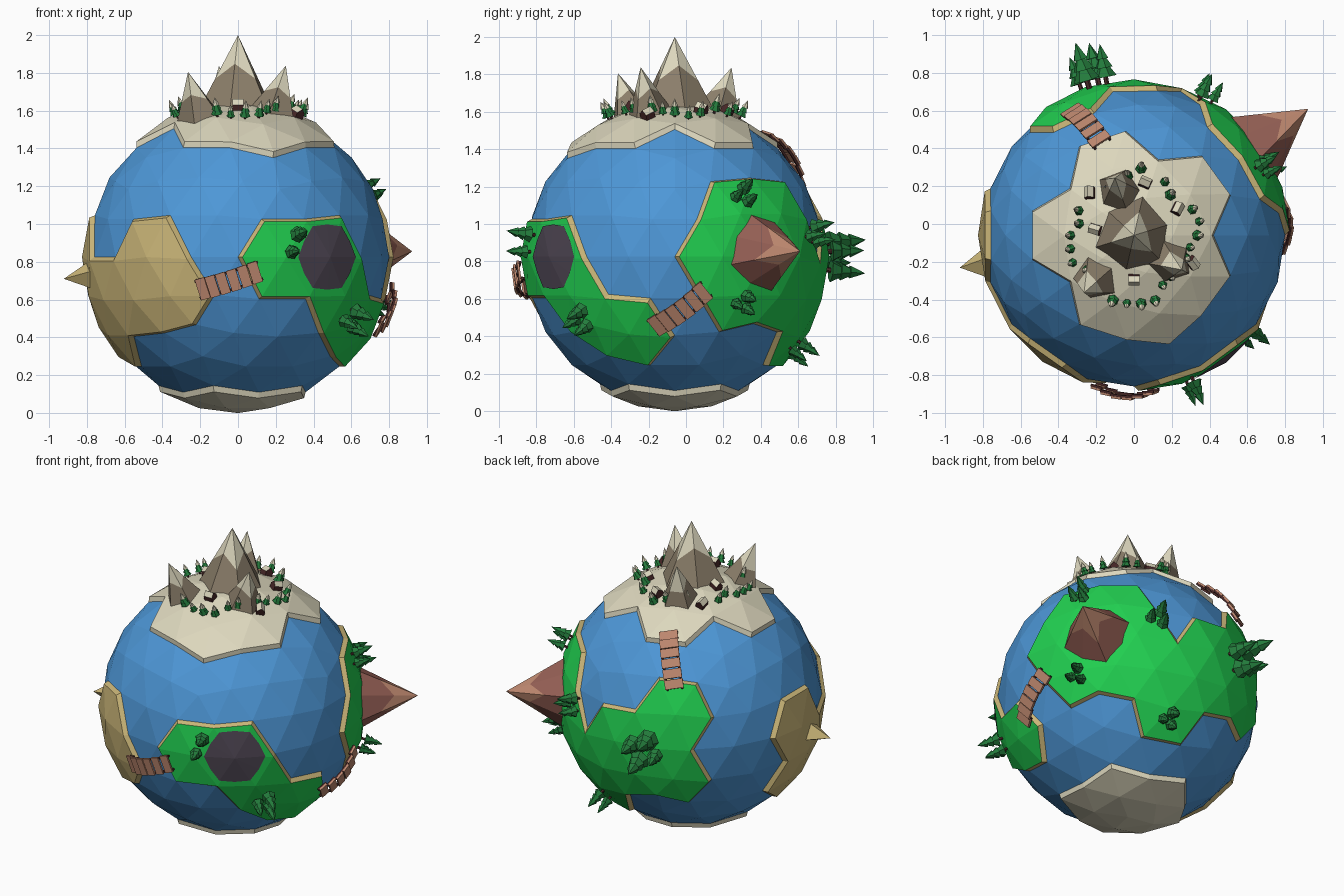
import bpy, bmesh, math, random
from mathutils import Vector, Matrix
from mathutils.bvhtree import BVHTree

random.seed(4)
cube = bpy.data.objects.get("Cube")
if cube:
    bpy.data.objects.remove(cube, do_unlink=True)

CENTER = Vector((0, -0.06, 0.825))
SEA, LAND = 0.8, 0.826


def material(name, *rgb):
    mat = bpy.data.materials.new(name)
    mat.use_nodes = True
    mat.diffuse_color = (*rgb, 1)
    mat.node_tree.nodes["Principled BSDF"].inputs["Base Color"].default_value = (*rgb, 1)
    return mat


water = material("water blue", .075, .31, .68)
grass = material("grass green", .015, .62, .08)
sand = material("sand", .60, .47, .19)
snow = material("snow", .72, .68, .51)
rock = material("rock", .26, .21, .145)
slate = material("dark slate", .075, .06, .085)
clay = material("red clay", .30, .115, .09)
wood = material("light wood", .50, .24, .155)
leaf = material("leaf green", .017, .20, .045)
bark = material("dark bark", .07, .022, .022)


def make_mesh(bm, name, mats):
    bmesh.ops.recalc_face_normals(bm, faces=bm.faces)
    mesh = bpy.data.meshes.new(name)
    bm.to_mesh(mesh)
    bm.free()
    for mat in mats:
        mesh.materials.append(mat)
    return mesh


def place(mesh, name, matrix=Matrix()):
    obj = bpy.data.objects.new(name, mesh)
    obj.matrix_world = Matrix.Translation(CENTER) @ matrix
    bpy.context.collection.objects.link(obj)
    return obj


def direction(lon, lat):
    a, b = math.radians(lon), math.radians(lat)
    return Vector((math.cos(a) * math.cos(b), math.sin(a) * math.cos(b), math.sin(b)))


def upright(d, radius, spin=0.0):
    """Frame standing on the globe with its z axis pointing outwards."""
    turn = d.to_track_quat('Z', 'Y').to_matrix().to_4x4()
    return Matrix.Translation(d * radius) @ turn @ Matrix.Rotation(spin, 4, 'Z')


def inside(p, outline):
    if p.dot(sum(outline, Vector()).normalized()) < 0.1:
        return False
    total = 0
    for a, b in zip(outline, outline[1:] + outline[:1]):
        u, w = a - p * a.dot(p), b - p * b.dot(p)
        total += math.atan2(p.dot(u.cross(w)), u.dot(w))
    return abs(total) > 3


# Coastlines as longitude and latitude: (top colour, rim colour, outline)
REGIONS = [
    (1, 2, [(0, 0), (9, 16), (17, 30), (36, 32), (55, 30), (63, 16), (72, 0), (81, 14),
            (99, 16), (108, 32), (125, 30), (135, 14), (126, 0), (135, -16), (126, -30),
            (108, -27), (90, -30), (86, -46), (58, -46), (54, -30), (36, -27), (18, -30),
            (9, -16)]),
    (1, 2, [(-90, 0), (-81, 14), (-63, 14), (-45, 16), (-36, 0), (-27, -14), (-9, -16),
            (0, -32), (-14, -46), (-36, -42), (-54, -31), (-63, -16), (-81, -16)]),
    (2, 2, [(-171, 16), (-162, 0), (-144, 0), (-135, 14), (-117, 16), (-108, 0), (-99, -16),
            (-108, -27), (-126, -30), (-144, -32), (-158, -46), (180, -42), (162, -30),
            (171, -16), (162, 0), (171, 16)]),
    (3, 3, [(-72, 42), (-50, 46), (-22, 46), (0, 58), (22, 46), (50, 46), (72, 58), (94, 46),
            (122, 46), (144, 58), (166, 46), (-166, 46), (-144, 58), (-122, 46), (-94, 46)]),
    (3, 3, [(lon, -58) for lon in range(-36, 324, 72)]),
]

# Globe: faces inside each coastline are raised with a sloping rim
bm = bmesh.new()
bmesh.ops.create_icosphere(bm, subdivisions=3, radius=SEA)
patches = []
for top, rim, points in REGIONS:
    outline = [direction(*p) for p in points]
    patches.append((top, rim, [f for f in bm.faces
                               if inside(f.calc_center_median().normalized(), outline)]))
for top, rim, faces in patches:
    ring = bmesh.ops.inset_region(bm, faces=faces, thickness=0.02, use_boundary=True,
                                  use_even_offset=True)["faces"]
    for f in ring:
        f.material_index = rim
    for f in faces:
        f.material_index = top
    for v in {v for f in faces for v in f.verts}:
        v.co *= LAND / SEA
bm.normal_update()
surface = BVHTree.FromBMesh(bm)
place(make_mesh(bm, "globe", (water, grass, sand, snow)), "globe")


def ground(d):
    hit = surface.ray_cast(d * 2, -d)[3]
    return 2 - hit if hit else LAND


# Mountains: ridged cones with a zigzag colour line
def mountain(name, d, radius, apex, sides, mats, line=(0.42, 0.62), spin=0.3):
    base = 0.775
    height = apex - base
    bm = bmesh.new()
    low, mid = [], []
    for i in range(sides):
        a = math.tau * i / sides
        edge = Vector((math.cos(a), math.sin(a), 0)) * radius * (1, 0.88)[i % 2]
        t = line[i % 2]
        low.append(bm.verts.new(edge))
        mid.append(bm.verts.new(edge * (1 - t) + Vector((0, 0, height * t))))
    tip = bm.verts.new((0, 0, height))
    for i in range(sides):
        j = (i + 1) % sides
        bm.faces.new((low[i], low[j], mid[j], mid[i]))
        bm.faces.new((mid[i], mid[j], tip)).material_index = 1
    bm.faces.new(low[::-1])
    place(make_mesh(bm, name, mats), name, upright(d, base, spin))


mountain("main_peak", Vector((0, 0, 1)), 0.22, 2 - CENTER.z, 6, (rock, snow))
for x, y in ((-.27, -.31), (.25, -.18), (-.1, .3)):
    mountain("side_peak", Vector((x, y, 1)).normalized(), 0.14, 1.06, 5, (rock, snow),
             (0.45, 0.6), x * 9)
mountain("clay_peak", direction(36, 1.5), 0.22, 1.14, 8, (clay, wood), (0.36, 0.6))
mountain("desert_pyramid", direction(-169.5, -7), 0.1, 0.945, 4, (sand, sand))

# Dark patch laid over the front island
bm = bmesh.new()
d = direction(-54, 0)
side, up = Vector((-d.y, d.x, 0)), Vector((0, 0, 1))
hub = bm.verts.new(d * (ground(d) + 0.006))
rim = []
for i in range(12):
    a = math.tau * i / 12
    q = (d + (side * math.cos(a) + up * math.sin(a)) * (0.235, 0.215)[i % 2]).normalized()
    rim.append(bm.verts.new(q * (ground(q) + 0.006)))
for i in range(12):
    bm.faces.new((hub, rim[i - 1], rim[i]))
place(make_mesh(bm, "dark_patch", (slate,)), "dark_patch")


# Trees: a trunk and stacked cones, one unit tall
def tree_mesh(name, mats):
    bm = bmesh.new()
    tiers = [(0.06, 0.06, -0.1, 0.3, 0), (0.27, 0.08, 0.2, 0.34, 1),
             (0.22, 0.06, 0.42, 0.3, 1), (0.16, 0, 0.64, 0.36, 2)]
    for r1, r2, z, h, index in tiers:
        made = bmesh.ops.create_cone(
            bm, cap_ends=True, segments=6, radius1=r1, radius2=r2, depth=h,
            matrix=Matrix.Translation((0, 0, z + h / 2)) @ Matrix.Rotation(z * 4, 4, 'Z'))
        for f in {f for v in made["verts"] for f in v.link_faces}:
            f.material_index = index
    return make_mesh(bm, name, mats)


def plant(mesh, name, d, size):
    frame = upright(d, ground(d) - 0.005, random.uniform(0, 6))
    place(mesh, name, frame @ Matrix.Scale(size, 4))


conifer = tree_mesh("conifer", (bark, leaf, leaf))
snowy = tree_mesh("snowy_conifer", (bark, leaf, snow))
GROVES = [(-69, 5, 2, .17), (-40, -23, 3, .17), (28, 23, 3, .15), (63, 8, 3, .16),
          (27, -17, 3, .14), (72, -36, 3, .15), (105, 0, 4, .26)]
for lon, lat, count, size in GROVES:
    for i in range(count):
        a = math.tau * i / count + 1.2
        reach = size * 20
        d = direction(lon + reach * math.cos(a), lat + reach * math.sin(a))
        plant(conifer, "conifer", d, size * (1, 0.85, 0.92, 0.72)[i])

# Houses around the peaks: gabled prism, snow on the slopes
bm = bmesh.new()
outline = [(-1, 0), (1, 0), (1, 1), (0, 1.7), (-1, 1)]
wall = bm.faces.new([bm.verts.new((x * .026, -.03, z * .036)) for x, z in outline])
ends = bmesh.ops.extrude_face_region(bm, geom=[wall], use_keep_orig=True)["geom"]
bmesh.ops.translate(bm, vec=(0, .06, 0), verts=[g for g in ends if isinstance(g, bmesh.types.BMVert)])
bmesh.ops.recalc_face_normals(bm, faces=bm.faces)
for f in bm.faces:
    f.material_index = int(f.normal.z > 0.2)
house = make_mesh(bm, "house", (bark, snow))
homes = [(-.24, .23), (.06, .28), (.23, .14), (.32, -.15), (0, -.23), (-.2, .03)]
for x, y in homes:
    d = Vector((x, y, 0.78)).normalized()
    place(house, "house", upright(d, ground(d) - 0.006, math.atan2(y, x)))

# Snowy trees in a loose ring between the houses
for i in range(30):
    a = math.tau * i / 30
    r = random.uniform(0.27, 0.37)
    spot = Vector((math.cos(a) * r, math.sin(a) * r, 0))
    if all((spot - Vector((*h, 0))).length > 0.06 for h in homes):
        spot.z = 0.76
        plant(snowy, "snowy_conifer", spot.normalized(), random.uniform(0.085, 0.12))


# Bridges: planks on two rails, arched over the water
def bridge(start, end, planks=6, width=0.115):
    a, b = direction(*start), direction(*end)
    across = a.cross(b).normalized()
    span = a.angle(b) * LAND

    def box(bm, t, offset, size, lift, index):
        d = a.slerp(b, t)
        rise = LAND + 0.008 + 0.035 * math.sin(math.pi * t) + lift
        along = across.cross(d)
        frame = Matrix((along, across, d)).transposed().to_4x4()
        spot = Matrix.Translation(d * rise + across * offset)
        made = bmesh.ops.create_cube(bm, size=1, matrix=spot @ frame @ Matrix.Diagonal((*size, 1)))
        for f in {f for v in made["verts"] for f in v.link_faces}:
            f.material_index = index

    bm = bmesh.new()
    step = span / planks
    for i in range(planks):
        t = (i + 0.5) / planks
        box(bm, t, 0, (step * 0.93, width, 0.012), 0, 0)
        for edge in (-0.4, 0.4):
            box(bm, t, edge * width, (step * 1.12, 0.012, 0.014), -0.01, 1)
    place(make_mesh(bm, "bridge", (wood, bark)), "bridge")


bridge((-105, -12), (-82, -5))
bridge((-9, -27), (12, -12))
bridge((117, 27), (109, 52))
